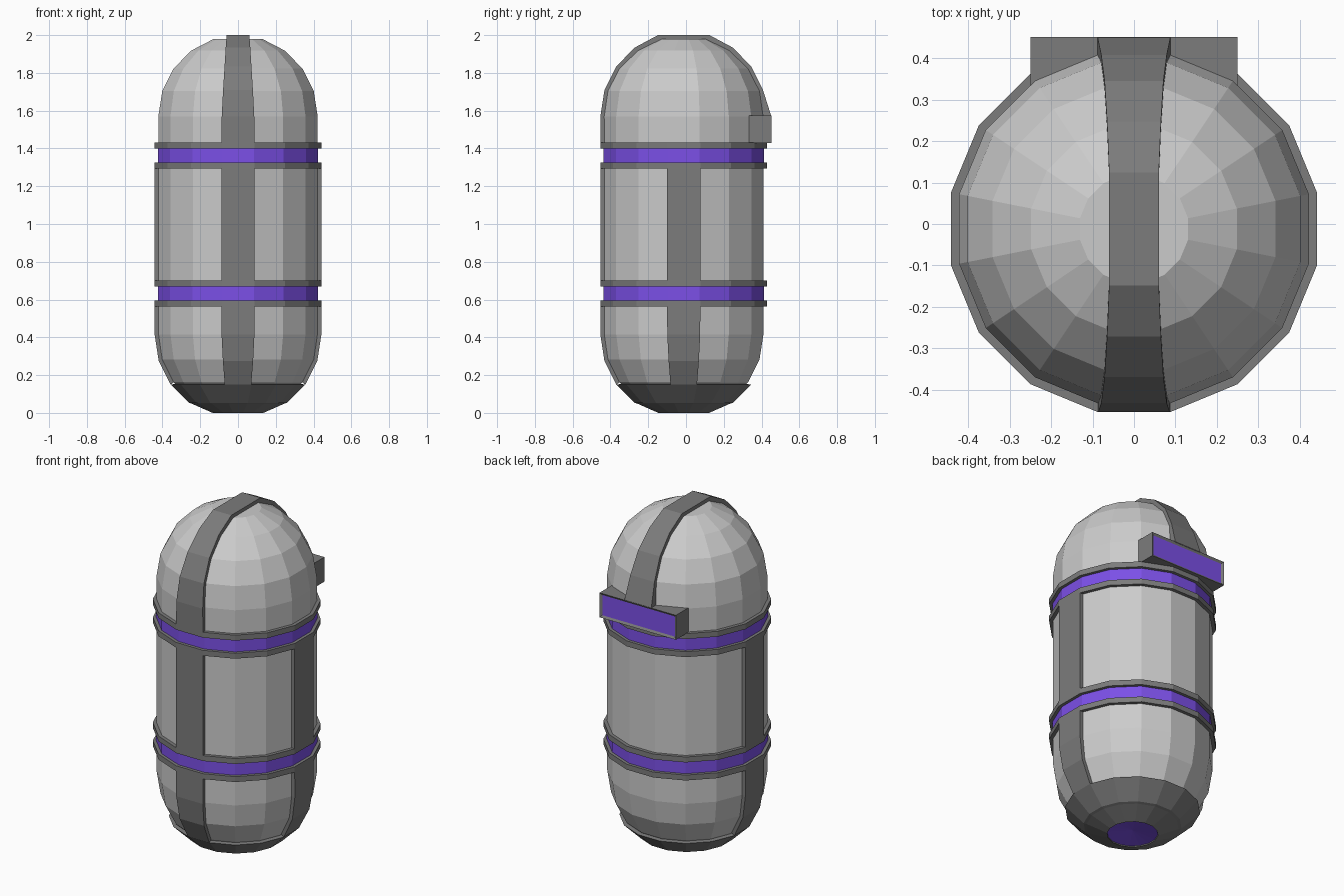
import bpy, bmesh, math
from mathutils import Vector, Matrix

if "Cube" in bpy.data.objects:
    bpy.data.objects.remove(bpy.data.objects["Cube"])

N = 16
HALF = math.pi / N
APO = math.cos(HALF)
CY = -0.012            # capsule axis sits slightly forward of centre


def material(name, col):
    m = bpy.data.materials.new(name)
    m.diffuse_color = (*col, 1)
    m.use_nodes = True
    m.node_tree.nodes["Principled BSDF"].inputs["Base Color"].default_value = m.diffuse_color
    return m


PURPLE = material("purple", (0.2, 0.08, 0.8))
DARK = material("dark_grey", (0.2, 0.2, 0.2))


def finish(name, bm, *mats):
    bmesh.ops.recalc_face_normals(bm, faces=bm.faces[:])
    me = bpy.data.meshes.new(name)
    bm.to_mesh(me)
    bm.free()
    for m in mats:
        me.materials.append(m)
    ob = bpy.data.objects.new(name, me)
    bpy.context.collection.objects.link(ob)
    return ob


def lathe(name, profile, mat=None, closed=False, cap=False):
    """Revolve (radius, z) points into a 16-sided solid."""
    bm = bmesh.new()
    rings = []
    for r, z in profile:
        if r == 0:
            rings.append([bm.verts.new((0, CY, z))] * N)
        else:
            rings.append([bm.verts.new((r * math.cos((2 * i + 1) * HALF),
                                        CY + r * math.sin((2 * i + 1) * HALF), z)) for i in range(N)])
    pairs = list(zip(rings, rings[1:]))
    if closed:
        pairs.append((rings[-1], rings[0]))
    for a, b in pairs:
        for i in range(N):
            j = (i + 1) % N
            bm.faces.new(list(dict.fromkeys((a[i], a[j], b[j], b[i]))))
    if cap:
        bm.faces.new(rings[0])
        bm.faces.new(rings[-1])
    return finish(name, bm, *([mat] if mat else []))


def strip(name, path, angle, zc):
    """Raised strip along (distance, z, half width) points; zc = dome centre."""
    bm = bmesh.new()
    secs = []
    for d, z, w in path:
        c = Vector((0, 0, zc if (z - zc) * (zc - 1) > 0 else z))
        p = Vector((0, -d, z))
        q = c + (p - c) * 0.9
        secs.append([bm.verts.new(v + Vector((s * w, 0, 0)))
                     for v, s in ((p, -1), (p, 1), (q, 1), (q, -1))])
    for a, b in zip(secs, secs[1:]):
        for i in range(4):
            j = (i + 1) % 4
            bm.faces.new((a[i], a[j], b[j], b[i]))
    bm.faces.new(secs[0])
    bm.faces.new(secs[-1])
    bm.transform(Matrix.Translation((0, CY, 0)) @ Matrix.Rotation(angle, 4, 'Z'))
    return finish(name, bm, DARK)


# Capsule shell: straight middle with faceted domes in 18 degree steps
R, ZT, ZB = 0.43, 1.57, 0.415
steps = [math.radians(18 * k) for k in range(5)]
bottom = [(R * math.cos(a), ZB - R * math.sin(a)) for a in reversed(steps[:4])]
top = [(R * math.cos(a), ZT + R * math.sin(a)) for a in steps]
lathe("capsule_shell", bottom + top, cap=True)

# Glowing bands, each between two raised collars
for label, lo, hi in (("lower", 0.595, 0.67), ("upper", 1.325, 1.40)):
    lathe(label + "_band", [(0.40, lo - .01), (0.432, lo - .01), (0.432, hi + .01), (0.40, hi + .01)],
          PURPLE, closed=True)
    for part, z0, z1 in (("bottom", lo - 0.032, lo), ("top", hi, hi + 0.032)):
        lathe(f"{label}_{part}_collar", [(0.40, z0), (0.45, z0), (0.45, z1), (0.40, z1)],
              DARK, closed=True)

# Vertical ribs on front, right and left
D = 0.45 * APO
for side, ang in (("front", 0), ("right", math.pi / 2), ("left", -math.pi / 2)):
    strip(side + "_middle_rib", [(D, 1.30, .088), (D, 0.695, .088)], ang, ZB)
    strip(side + "_lower_rib", [(D, 0.57, .088), (D, ZB, .087), (0.42, 0.276, .08),
                                (0.357, 0.149, .07)], ang, ZB)

# Strap over the top dome, front to back
arc = [(0.45 * math.cos(a) * APO, ZT + 0.45 * math.sin(a), w)
       for a, w in zip(steps, (.086, .079, .071, .065, .06))]
arc[-1] = (arc[-1][0], 2.0, .06)
back = [(-d, z, w) for d, z, w in reversed(arc[1:])] + [(-0.463, 1.572, .088)]
strip("top_strap", [(D, 1.425, .088)] + arc + back, 0, ZT)

# Dark bottom cap and recessed purple nozzle
lathe("bottom_cap", [(0.32, 0.155), (0.364, 0.15), (0.264, 0.053), (0.248, 0.048),
                     (0.137, 0), (0.132, 0.04)], DARK, closed=True)
lathe("nozzle", [(0.136, 0.006), (0, 0.025)], PURPLE)

# Rear box with inset purple panel
bm = bmesh.new()
bmesh.ops.create_cube(bm, size=1)
bm.transform(Matrix.Translation((0, 0.3765, 1.502)) @ Matrix.Diagonal((0.50, 0.15, 0.145, 1)))
rear = [f for f in bm.faces if f.calc_center_median().y > 0.44]
bmesh.ops.inset_region(bm, faces=rear, thickness=0.018)
bmesh.ops.translate(bm, verts=rear[0].verts[:], vec=(0, -0.008, 0))
rear[0].material_index = 1
finish("rear_box", bm, DARK, PURPLE)
